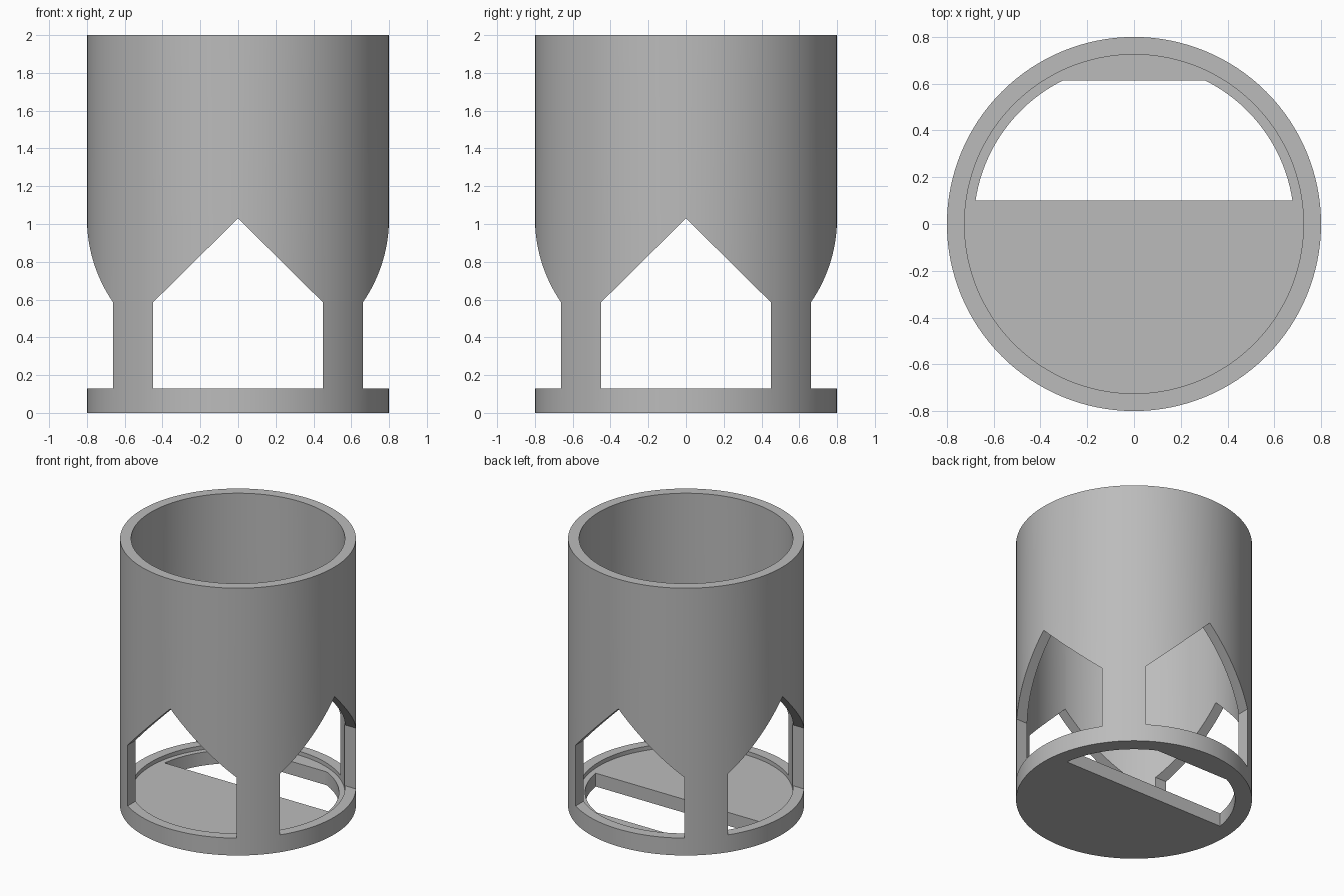
import bpy
import bmesh
from math import asin, cos, sin, pi
from mathutils import Matrix, Vector

cube = bpy.data.objects.get("Cube")
if cube:
    bpy.data.objects.remove(cube, do_unlink=True)

OUTER, INNER, LIP = 0.8, 0.725, 0.685
FLOOR, SILL = 0.1, 0.13

grey = bpy.data.materials.new("plain grey")
grey.use_nodes = True
colour = (0.5, 0.5, 0.5, 1)
grey.diffuse_color = colour
grey.node_tree.nodes["Principled BSDF"].inputs["Base Color"].default_value = colour


def add_object(name, bm):
    bmesh.ops.recalc_face_normals(bm, faces=bm.faces)
    mesh = bpy.data.meshes.new(name)
    bm.to_mesh(mesh)
    bm.free()
    mesh.materials.append(grey)
    obj = bpy.data.objects.new(name, mesh)
    bpy.context.collection.objects.link(obj)
    return obj


def lathe(name, profile, steps=128):
    """Spin a radius/height profile around the z axis."""
    bm = bmesh.new()
    verts = [bm.verts.new((r, 0, z)) for r, z in profile]
    edges = [bm.edges.new(pair) for pair in zip(verts, verts[1:])]
    bmesh.ops.spin(bm, geom=verts + edges, axis=(0, 0, 1), cent=(0, 0, 0),
                   angle=2 * pi, steps=steps)
    bmesh.ops.remove_doubles(bm, verts=bm.verts, dist=0.0001)
    return add_object(name, bm)


def prism(name, outline, depth, matrix):
    """Extrude a flat outline both ways, then turn it into place."""
    bm = bmesh.new()
    face = bm.faces.new([bm.verts.new((x, y, -depth)) for x, y in outline])
    grown = bmesh.ops.extrude_face_region(bm, geom=[face])["geom"]
    top = [v for v in grown if isinstance(v, bmesh.types.BMVert)]
    bmesh.ops.translate(bm, verts=top, vec=Vector((0, 0, 2 * depth)))
    bm.transform(matrix)
    return add_object(name, bm)


# Round tube with a solid floor
body = lathe("tube_holder", [(0, 0), (OUTER, 0), (OUTER, 2), (INNER, 2),
                             (INNER, FLOOR), (0, FLOOR)])

# Pointed windows running through the wall along both axes
window = [(-0.45, SILL), (0.45, SILL), (0.45, 0.585), (0, 1.03), (-0.45, 0.585)]
upright = Matrix.Rotation(pi / 2, 4, "X")
cutters = [prism("window_cutter", window, 1, Matrix.Rotation(turn, 4, "Z") @ upright)
           for turn in (0, pi / 2)]

# Floor openings on either side of the central bar
low, high = asin(0.1 / LIP), asin(0.613 / LIP)
arc = [low + (high - low) * i / 22 for i in range(23)]
right_side = [(LIP * cos(a), LIP * sin(a)) for a in arc]
opening = right_side + [(-x, y) for x, y in reversed(right_side)]
cutters += [prism("floor_cutter", opening, 0.3, Matrix.Rotation(turn, 4, "Z"))
            for turn in (0, pi)]

# Cut everything out of the tube
bpy.context.view_layer.objects.active = body
for cutter in cutters:
    cut = body.modifiers.new("cut", "BOOLEAN")
    cut.operation = "DIFFERENCE"
    cut.solver = "EXACT"
    cut.object = cutter
    bpy.ops.object.modifier_apply(modifier=cut.name)
    bpy.data.objects.remove(cutter, do_unlink=True)

bpy.ops.object.select_all(action="DESELECT")
body.select_set(True)
bpy.ops.object.shade_smooth_by_angle(angle=pi / 6)
